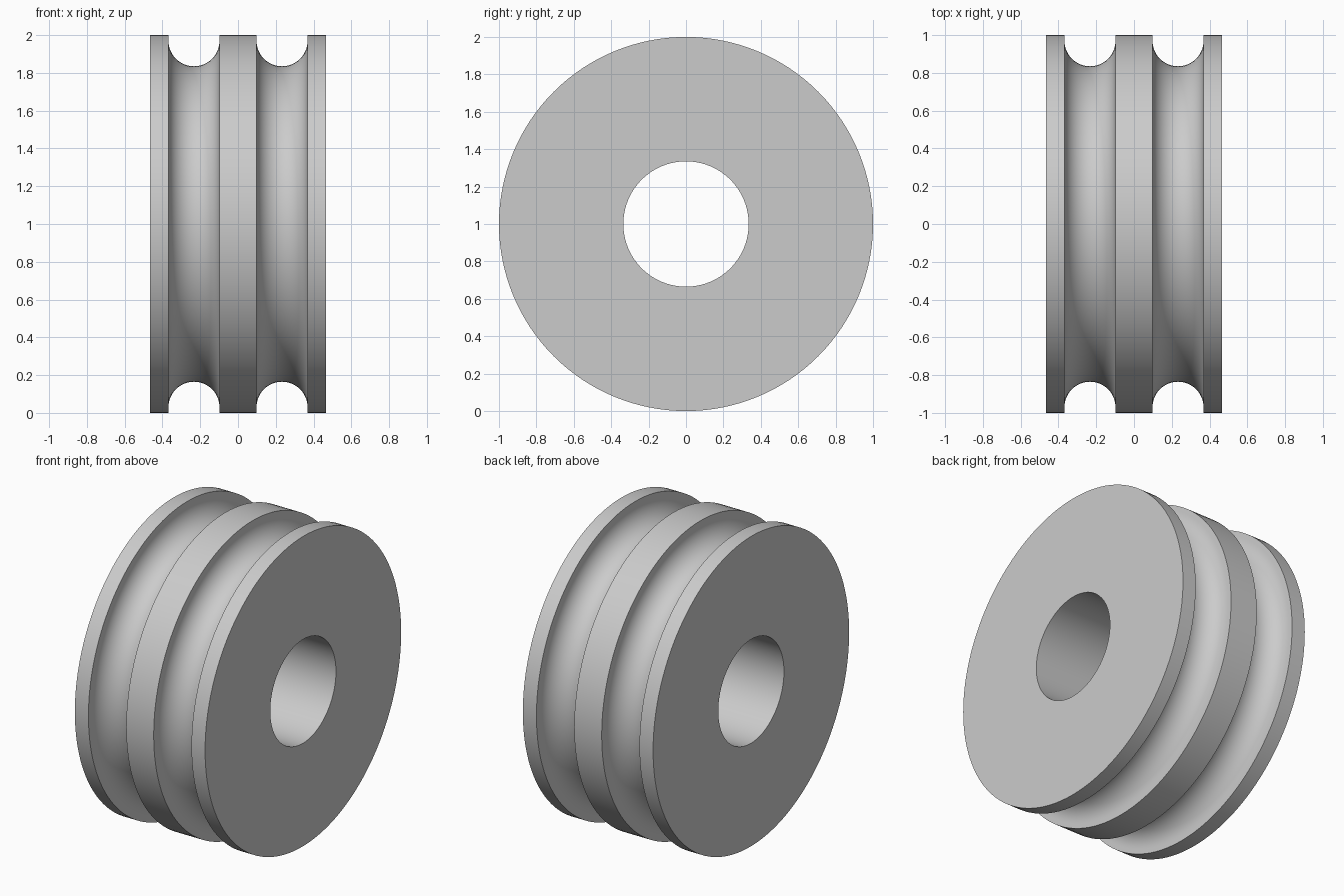
import bpy, bmesh, math

cube = bpy.data.objects.get("Cube")
if cube:
    bpy.data.objects.remove(cube)

RADIUS, BORE, HALF = 1.0, 0.335, 0.465
GROOVE_X, GROOVE_R, GROOVE_CENTRE = 0.233, 0.135, 0.97
STEPS, SEGMENTS = 24, 128

metal = bpy.data.materials.new("plain_grey")
metal.use_nodes = True
grey = (0.6, 0.6, 0.6, 1)
metal.diffuse_color = grey
metal.node_tree.nodes["Principled BSDF"].inputs["Base Color"].default_value = grey


def groove(cx):
    """Round-bottomed channel with short straight walls, as (x, radius)."""
    arc = [(cx - GROOVE_R * math.cos(math.pi * i / STEPS),
            GROOVE_CENTRE - GROOVE_R * math.sin(math.pi * i / STEPS))
           for i in range(STEPS + 1)]
    return [(cx - GROOVE_R, RADIUS)] + arc + [(cx + GROOVE_R, RADIUS)]


# Closed cross-section: bore, flat sides, rims and two grooves
profile = ([(-HALF, BORE), (-HALF, RADIUS)] + groove(-GROOVE_X)
           + groove(GROOVE_X) + [(HALF, RADIUS), (HALF, BORE)])

# Revolve it around the x axis
bm = bmesh.new()
ring = [bm.verts.new((x, 0, r)) for x, r in profile]
edges = [bm.edges.new((ring[i - 1], ring[i])) for i in range(len(ring))]
bmesh.ops.spin(bm, geom=ring + edges, cent=(0, 0, 0), axis=(1, 0, 0),
               angle=math.tau, steps=SEGMENTS, use_merge=True)
bmesh.ops.remove_doubles(bm, verts=bm.verts, dist=1e-5)
bmesh.ops.recalc_face_normals(bm, faces=bm.faces)
mesh = bpy.data.meshes.new("grooved_pulley_wheel")
bm.to_mesh(mesh)
bm.free()
mesh.materials.append(metal)

wheel = bpy.data.objects.new("grooved_pulley_wheel", mesh)
wheel.location.z = RADIUS
bpy.context.collection.objects.link(wheel)

# Smooth curved surfaces, keep rim edges sharp
bpy.ops.object.select_all(action="DESELECT")
wheel.select_set(True)
bpy.context.view_layer.objects.active = wheel
bpy.ops.object.shade_smooth_by_angle(angle=math.radians(30))
